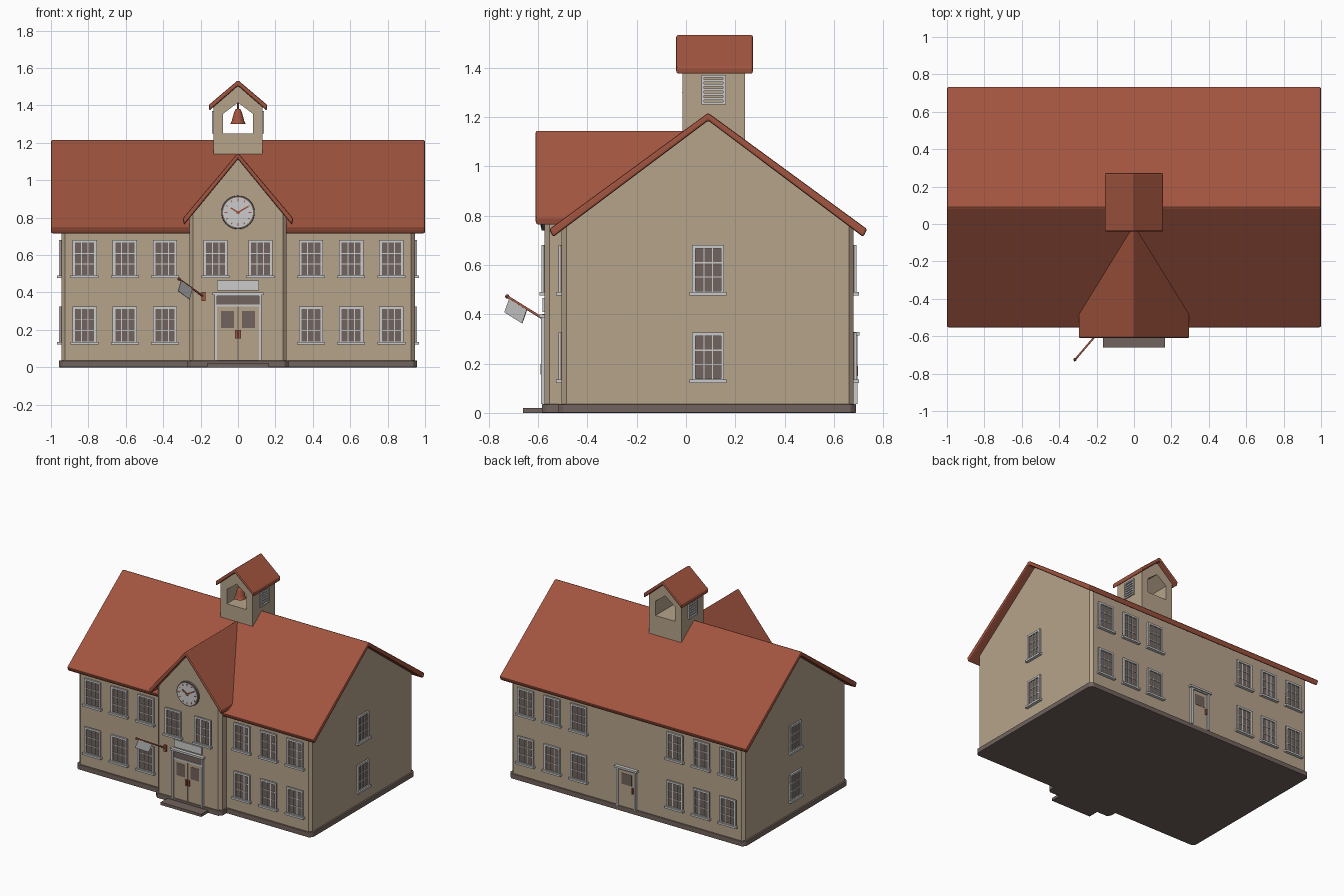
import bpy, bmesh, math
from mathutils import Matrix, Vector

if "Cube" in bpy.data.objects:
    bpy.data.objects.remove(bpy.data.objects["Cube"])


def material(name, rgb):
    m = bpy.data.materials.new(name)
    m.use_nodes = True
    m.diffuse_color = (*rgb, 1)
    m.node_tree.nodes["Principled BSDF"].inputs["Base Color"].default_value = (*rgb, 1)
    return m


WALL = material("tan wall", (0.47, 0.37, 0.26))
ROOF = material("red roof", (0.36, 0.09, 0.05))
TRIM = material("light trim", (0.6, 0.6, 0.6))
DARK = material("dark stone and glass", (0.165, 0.125, 0.11))


class Part:
    """Collects coloured solids into one object, placed by a matrix."""

    def __init__(self, name, at=(0, 0, 0), turn=0):
        self.name, self.bm, self.mats = name, bmesh.new(), []
        self.matrix = Matrix.Translation(at) @ Matrix.Rotation(math.radians(turn), 4, "Z")

    def paint(self, verts, mat):
        if mat not in self.mats:
            self.mats.append(mat)
        for f in {f for v in verts for f in v.link_faces}:
            f.material_index = self.mats.index(mat)

    def box(self, mat, x, y, z, spin=None):
        size = [b - a for a, b in (x, y, z)]
        mid = [(a + b) / 2 for a, b in (x, y, z)]
        m = Matrix.Translation(mid) @ Matrix.Diagonal((*size, 1))
        if spin:
            m = spin @ m
        self.paint(bmesh.ops.create_cube(self.bm, size=1, matrix=m)["verts"], mat)

    def prism(self, mat, points, axis, a, b):
        """Extrude a profile along x (points are y, z) or y (points are x, z)."""
        place = (lambda p, t: (t, *p)) if axis == "x" else (lambda p, t: (p[0], t, p[1]))
        rings = [[self.bm.verts.new(place(p, t)) for p in points] for t in (a, b)]
        self.bm.faces.new(rings[0])
        self.bm.faces.new(rings[1][::-1])
        n = len(points)
        for i in range(n):
            j = (i + 1) % n
            self.bm.faces.new((rings[0][j], rings[0][i], rings[1][i], rings[1][j]))
        self.paint(rings[0] + rings[1], mat)

    def cone(self, mat, start, end, r1, r2, sides=12):
        d = Vector(end) - Vector(start)
        m = Matrix.Translation((Vector(start) + Vector(end)) / 2) @ d.to_track_quat("Z", "Y").to_matrix().to_4x4()
        self.paint(bmesh.ops.create_cone(self.bm, cap_ends=True, segments=sides, radius1=r1,
                                         radius2=r2, depth=d.length, matrix=m)["verts"], mat)

    def chamfer_corners(self, width):
        edges = [e for e in self.bm.edges
                 if (e.verts[0].co.xy - e.verts[1].co.xy).length < 1e-5]
        bmesh.ops.bevel(self.bm, geom=edges, offset=width, segments=1, affect="EDGES")

    def done(self, bevel=0):
        bmesh.ops.recalc_face_normals(self.bm, faces=self.bm.faces)
        mesh = bpy.data.meshes.new(self.name)
        self.bm.to_mesh(mesh)
        self.bm.free()
        for m in self.mats:
            mesh.materials.append(m)
        ob = bpy.data.objects.new(self.name, mesh)
        ob.matrix_world = self.matrix
        bpy.context.collection.objects.link(ob)
        if bevel:
            mod = ob.modifiers.new("soft edges", "BEVEL")
            mod.width, mod.segments, mod.limit_method = bevel, 2, "ANGLE"
        return ob


def gable(mid, a, b, bottom, eave, ridge):
    return [(a, bottom), (b, bottom), (b, eave), (mid, ridge), (a, eave)]


def roof(name, axis, mid, half, eave, ridge, start, end, thick):
    """Folded slab with a straight ridge."""
    p = Part(name)
    p.prism(ROOF, [(mid - half, eave), (mid, ridge), (mid + half, eave),
                   (mid + half * 0.975, eave - thick), (mid, ridge - thick),
                   (mid - half * 0.975, eave - thick)], axis, start, end)
    p.done(0.008)


# Main block and front bay
RIDGE_Y, FRONT, BACK, SIDE, BAY = 0.09, -0.505, 0.68, 0.945, -0.573
p = Part("main_walls")
p.prism(WALL, gable(RIDGE_Y, FRONT, BACK, 0.01, 0.755, 1.19), "x", -SIDE, SIDE)
p.chamfer_corners(0.02)
p.done()
p = Part("front_bay_walls")
p.prism(WALL, gable(0, -0.26, 0.26, 0.01, 0.81, 1.12), "y", BAY, -0.1)
p.chamfer_corners(0.02)
p.done()

# Plinth and step
for name, half, y0, y1 in (("main_plinth", 0.957, -0.517, 0.69), ("bay_plinth", 0.27, -0.584, -0.3)):
    p = Part(name)
    p.box(DARK, (-half, half), (y0, y1), (0, 0.036))
    p.chamfer_corners(0.022)
    p.done(0.004)
p = Part("front_step")
p.box(DARK, (-0.165, 0.165), (-0.66, -0.56), (0, 0.02))
p.done()

# Roofs
roof("main_roof", "x", RIDGE_Y, 0.645, 0.745, 1.217, -1, 1, 0.032)
roof("bay_roof", "y", 0, 0.296, 0.795, 1.147, -0.61, 0.04, 0.034)
roof("belfry_roof", "y", 0, 0.157, 1.402, 1.535, -0.04, 0.272, 0.03)


# Windows: local -y points out of the wall
def window(name, at, turn):
    p = Part(name, at, turn)
    w, h, t = 0.065, 0.1, 0.014
    p.box(DARK, (-w, w), (-0.004, 0.004), (-h, h))
    for s in (-1, 1):
        p.box(TRIM, sorted((s * w, s * (w - t))), (-0.012, 0.004), (-h, h))
        p.box(TRIM, (-w, w), (-0.012, 0.004), sorted((s * h, s * (h - t))))
        p.box(TRIM, (s * 0.0175 - 0.0025, s * 0.0175 + 0.0025), (-0.008, 0.002), (-h, h))
        p.box(TRIM, (-w, w), (-0.008, 0.002), (s * 0.029 - 0.0025, s * 0.029 + 0.0025))
    p.box(TRIM, (-w - 0.01, w + 0.01), (-0.022, 0.004), (-h - 0.003, 0.011 - h))
    p.done()


for level, z in (("lower", 0.225), ("upper", 0.58)):
    for side, s in (("left", 1), ("right", -1)):
        for i, x in enumerate((0.39, 0.605, 0.82)):
            window(f"front_{level}_window_{side}_{i}", (s * x, FRONT, z), 0)
            window(f"back_{level}_window_{side}_{i}", (s * x, BACK, z), 180)
        window(f"{side}_{level}_window", (s * SIDE, RIDGE_Y, z), 90 * s)
for side, s in (("left", 1), ("right", -1)):
    window(f"bay_window_{side}", (s * 0.12, BAY, 0.58), 0)


# Doors
def door_frame(p, w, top, t):
    for s in (-1, 1):
        p.box(TRIM, sorted((s * w, s * (w - t))), (-0.016, 0.004), (0.036, top))
    p.box(TRIM, (-w, w), (-0.016, 0.004), (top - t, top))
    p.box(TRIM, (-w - 0.01, w + 0.01), (-0.024, 0.004), (top - 0.006, top + 0.008))


p = Part("front_door", (0, BAY, 0))
door_frame(p, 0.125, 0.392, 0.012)
p.box(DARK, (-0.115, 0.115), (-0.005, 0.004), (0.036, 0.39))
p.box(TRIM, (-0.12, 0.12), (-0.013, 0.004), (0.324, 0.336))
for s in (-1, 1):
    p.box(WALL, sorted((s * 0.0015, s * 0.114)), (-0.008, 0.004), (0.038, 0.325))
    p.box(DARK, sorted((s * 0.022, s * 0.092)), (-0.01, 0), (0.21, 0.3))
    p.box(ROOF, sorted((s * 0.004, s * 0.016)), (-0.018, 0), (0.155, 0.198))
p.done()
p = Part("front_door_panel", (0, BAY, 0))
p.box(TRIM, (-0.112, 0.112), (-0.009, 0.004), (0.41, 0.465))
p.done()
p = Part("back_door", (0, BACK, 0), 180)
door_frame(p, 0.08, 0.32, 0.015)
p.box(WALL, (-0.066, 0.066), (-0.006, 0.004), (0.036, 0.31))
p.box(DARK, (-0.042, 0.042), (-0.008, 0), (0.2, 0.28))
p.box(ROOF, (0.045, 0.057), (-0.018, 0), (0.15, 0.19))
p.done()

# Clock
p = Part("clock", (0, BAY, 0.828))
p.cone(DARK, (0, 0.004, 0), (0, -0.012, 0), 0.09, 0.088, 40)
p.cone(TRIM, (0, 0, 0), (0, -0.015, 0), 0.08, 0.08, 40)
for i in range(12):
    long = 0.016 if i % 3 == 0 else 0.01
    p.box(ROOF, (-0.0025, 0.0025), (-0.018, -0.01), (0.073 - long, 0.073),
          Matrix.Rotation(math.radians(30 * i), 4, "Y"))
for angle, length in ((-58, 0.045), (60, 0.062)):
    p.box(ROOF, (-0.004, 0.004), (-0.021, -0.01), (-0.01, length),
          Matrix.Rotation(math.radians(angle), 4, "Y"))
p.cone(ROOF, (0, -0.01, 0), (0, -0.023, 0), 0.008, 0.008)
p.done()

# Belfry with an opening cut right through
p = Part("belfry_opening_cutter")
p.prism(WALL, gable(0, -0.08, 0.08, 1.25, 1.355, 1.415), "y", -0.2, 0.4)
cutter = p.done()
cutter.hide_render = True
cutter.hide_set(True)
p = Part("belfry_walls")
p.prism(WALL, gable(0, -0.13, 0.13, 1.02, 1.395, 1.51), "y", -0.015, 0.24)
belfry = p.done()
mod = belfry.modifiers.new("opening", "BOOLEAN")
mod.object, mod.solver = cutter, "EXACT"

# Louvred panels on both belfry sides
for side, s in (("left", 1), ("right", -1)):
    p = Part(f"belfry_louvre_{side}", (s * 0.13, 0.112, 1.31), 90 * s)
    for e in (-1, 1):
        p.box(TRIM, sorted((e * 0.05, e * 0.039)), (-0.01, 0.004), (-0.06, 0.06))
        p.box(TRIM, (-0.05, 0.05), (-0.01, 0.004), sorted((e * 0.06, e * 0.05)))
    for i in range(5):
        z = -0.036 + 0.018 * i
        p.box(TRIM, (-0.042, 0.042), (-0.007, 0.002), (z - 0.005, z + 0.005))
    p.done()

# Bell
p = Part("bell", (0, 0.025, 0))
for z0, z1, r0, r1 in ((1.3, 1.315, 0.041, 0.034), (1.315, 1.36, 0.034, 0.022),
                       (1.36, 1.382, 0.022, 0.012), (1.382, 1.42, 0.006, 0.006)):
    p.cone(ROOF, (0, 0, z0), (0, 0, z1), r0, r1, 20)
p.done()

# Flag on a slanted pole
root, tip = Vector((-0.185, BAY, 0.378)), Vector((-0.315, -0.725, 0.472))
p = Part("flag_pole")
p.cone(ROOF, root, tip, 0.005, 0.005)
p.box(ROOF, (-0.195, -0.175), (BAY - 0.01, BAY + 0.004), (0.355, 0.402))
p.paint(bmesh.ops.create_icosphere(p.bm, subdivisions=2, radius=0.009,
                                   matrix=Matrix.Translation(tip))["verts"], ROOF)
p.done()
p = Part("flag_cloth")
a, b, drop = root.lerp(tip, 0.46), root.lerp(tip, 0.93), Vector((-0.016, -0.02, -0.058))
p.paint([v for f in [p.bm.faces.new([p.bm.verts.new(c) for c in (a, b, b + drop, a + drop)])]
         for v in f.verts], TRIM)
cloth = p.done()
cloth.modifiers.new("thickness", "SOLIDIFY").thickness = 0.004
